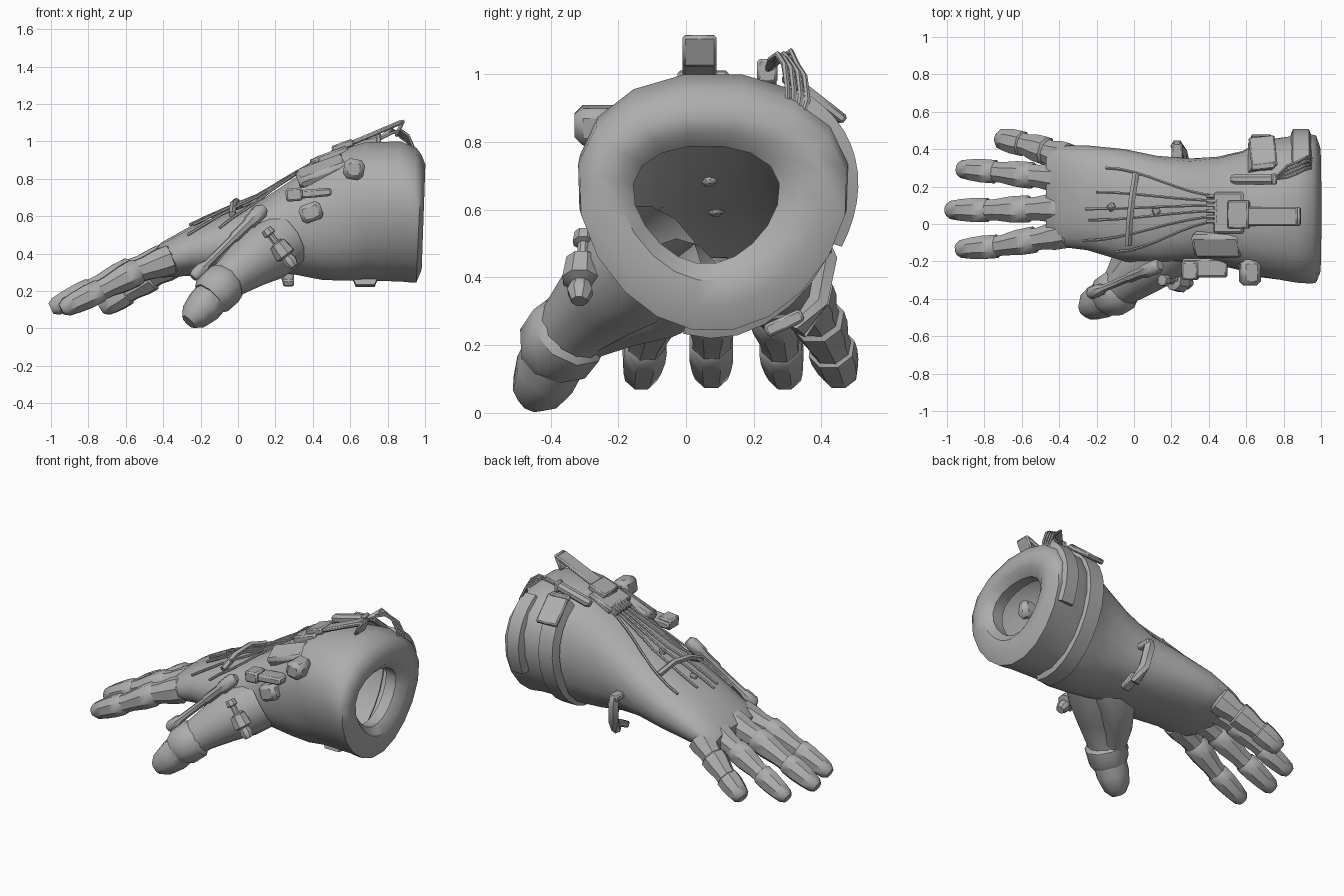
import bpy, bmesh, math
from mathutils import Vector, Matrix
from mathutils.bvhtree import BVHTree

if "Cube" in bpy.data.objects:
    bpy.data.objects.remove(bpy.data.objects["Cube"])

grey = bpy.data.materials.new("warm grey")
grey.diffuse_color = (0.42, 0.42, 0.42, 1)
grey.use_nodes = True
grey.node_tree.nodes["Principled BSDF"].inputs["Base Color"].default_value = grey.diffuse_color


def make(name, bm):
    bmesh.ops.recalc_face_normals(bm, faces=bm.faces)
    me = bpy.data.meshes.new(name)
    bm.to_mesh(me)
    me.materials.append(grey)
    ob = bpy.data.objects.new(name, me)
    bpy.context.collection.objects.link(ob)
    return ob


def loft(bm, rings, start=True, end=True):
    rows = [[bm.verts.new(p) for p in r] for r in rings]
    n = len(rows[0])
    for a, b in zip(rows, rows[1:]):
        for i in range(n):
            bm.faces.new((a[i], a[(i + 1) % n], b[(i + 1) % n], b[i]))
    if start:
        bm.faces.new(rows[0])
    if end:
        bm.faces.new(rows[-1])


def tube(name, pts, radii, n=8, start=True, end=True):
    """Rings swept along a path; radii is one number or one per point."""
    pts = [Vector(p) for p in pts]
    if not isinstance(radii, (list, tuple)):
        radii = [radii] * len(pts)
    rings = []
    for i, p in enumerate(pts):
        t = (pts[min(i + 1, len(pts) - 1)] - pts[max(i - 1, 0)]).normalized()
        ref = Vector((0, 0, 1)) if abs(t.z) < 0.9 else Vector((1, 0, 0))
        u = t.cross(ref).normalized()
        v = u.cross(t)
        rings.append([p + radii[i] * (u * math.cos(a) + v * math.sin(a))
                      for a in (math.tau * (k + 0.5) / n for k in range(n))])
    bm = bmesh.new()
    loft(bm, rings, start, end)
    return make(name, bm)


def box(name, centre, size, rot=(0, 0, 0), bevel=0.008):
    bm = bmesh.new()
    bmesh.ops.create_cube(bm, size=1)
    bmesh.ops.scale(bm, vec=size, verts=bm.verts)
    bmesh.ops.bevel(bm, geom=bm.edges[:], offset=bevel, segments=1, affect='EDGES')
    for axis, deg in zip("XYZ", rot):
        bmesh.ops.rotate(bm, verts=bm.verts, matrix=Matrix.Rotation(math.radians(deg), 3, axis))
    bmesh.ops.translate(bm, vec=centre, verts=bm.verts)
    return make(name, bm)


def section(x, yc, hy, zc, hz, k=0.0, lean=0.0, n=18):
    """Rounded cross-section; k widens the top, lean tilts it along x."""
    ring = []
    p = 0.85 if x < .6 else 0.96
    for i in range(n):
        a = math.tau * i / n
        c, s = math.cos(a), math.sin(a)
        c = math.copysign(abs(c) ** p, c)
        s = math.copysign(abs(s) ** p, s)
        ring.append(Vector((x + lean * s, yc + hy * c * (1 + k * s), zc + hz * s)))
    return ring


# Palm, wrist and flared cuff as one open shell whose rim rolls inward
bm = bmesh.new()
loft(bm, [section(*s) for s in (
    (-0.47, .15, .21, .35, .05),
    (-0.41, .15, .27, .365, .095),
    (-0.25, .14, .28, .415, .135),
    (-0.05, .10, .30, .455, .165),
    (0.12, .075, .29, .49, .195),
    (0.30, .07, .28, .545, .26),
    (0.45, .07, .29, .58, .325, .06),
    (0.58, .07, .32, .61, .36, .08),
    (0.68, .08, .365, .625, .375, .14),
    (0.87, .08, .39, .625, .38, .2),
    (0.94, .08, .395, .605, .365, .2, .015),
    (0.968, .08, .39, .585, .345, .2, .015),
    (0.992, .075, .33, .595, .285, .22, .01),
    (0.985, .07, .26, .61, .22, .25),
    (0.945, .06, .21, .615, .175, .25),
    (0.87, .06, .215, .615, .18, .25))], end=False)
body = make("glove_body", bm)
surf = BVHTree.FromObject(body, bpy.context.evaluated_depsgraph_get())


def top(x, y, lift=0.012):
    """Point on the upper surface of the glove."""
    hit = surf.ray_cast(Vector((x, y, 3)), Vector((0, 0, -1)))[0]
    return Vector((x, y, (hit.z if hit else 0.5) + lift))


# Fingers: three overlapping flared shells each, with blunt tips
def finger(name, joints, r):
    joints = [Vector(j) for j in joints]
    for i, (a, b) in enumerate(zip(joints, joints[1:])):
        s = r * (1 - 0.09 * i)
        last = i == len(joints) - 2
        prof = ((-.08, .82), (0, 1.06), (.3, 1.06), (.62, .95), (.88, .8), (1, .5)) if last else \
            ((-.1, .8), (.02, 1.08), (.35, 1.04), (.75, .84), (1.05, .82))
        tube(f"{name}_segment_{i + 1}", [a.lerp(b, t) for t, _ in prof], [s * q for _, q in prof])


finger("index_finger", ((-.36, -.05, .37), (-.54, -.085, .305), (-.74, -.12, .20), (-.945, -.135, .10)), .078)
finger("middle_finger", ((-.36, .09, .385), (-.57, .08, .31), (-.79, .075, .205), (-1.0, .075, .105)), .08)
finger("ring_finger", ((-.36, .24, .375), (-.55, .26, .295), (-.75, .28, .195), (-.94, .295, .10)), .078)
finger("little_finger", ((-.36, .35, .35), (-.47, .39, .275), (-.60, .43, .19), (-.73, .46, .105)), .082)

# Thumb: fleshy root and pad, then a shell collar and tip
tube("thumb_root", ((.24, -.09, .47), (.15, -.16, .41), (.06, -.24, .35), (-.04, -.32, .27), (-.10, -.36, .21)),
     (.165, .165, .14, .11, .10), 12, start=False)
tube("thumb_pad", ((.20, .0, .41), (.08, -.07, .335), (-.02, -.19, .29), (-.09, -.31, .23)),
     (.12, .12, .10, .08), 10, start=False)
tube("thumb_collar", ((-.05, -.33, .255), (-.07, -.345, .24), (-.13, -.385, .185), (-.155, -.40, .16)),
     (.10, .125, .122, .10), 9)
tube("thumb_tip", ((-.11, -.37, .20), (-.18, -.41, .12), (-.235, -.44, .065), (-.265, -.455, .035)),
     (.10, .10, .08, .045), 9)

# Raised straps round the little-finger side of the cuff
for name, x0, x1, w, h, grow, a0, a1 in (("outer_strap", .83, .955, .39, .36, 1.09, -20, 58),
                                         ("inner_strap", .61, .75, .365, .375, 1.08, -105, 60)):
    bm = bmesh.new()
    rings = []
    for k in range(13):
        a = math.radians(a0 + (a1 - a0) * k / 12)
        c, s = math.cos(a), math.sin(a)
        rings.append([Vector((x, .08 + w * g * c * (1 + .14 * s), .625 + h * g * s))
                      for x, g in ((x0, .95), (x0 + .02, grow), (x1 - .02, grow), (x1, .95))])
    loft(bm, rings)
    make(name, bm)

# Boxes and plates on the thumb side of the cuff
box("side_box", (.62, -.26, .85), (.11, .14, .11), (0, 10, 0), .025)
box("lower_side_box", (.39, -.22, .62), (.12, .10, .10), (0, -20, 0), .02)
box("side_clip", (.38, -.235, .72), (.24, .10, .045), (0, -5, 0), .01)
box("side_clip_head", (.30, -.25, .715), (.09, .10, .07), (0, -5, 0), .01)
box("upper_side_plate", (.45, -.11, .84), (.28, .14, .07), (28, -20, 0), .02)

# Control unit and raised antenna on top of the wrist
box("unit_base", (.51, .06, .925), (.17, .22, .05), (0, -20, 0), .01)
box("unit_frame", (.56, .05, .975), (.12, .15, .04), (0, -20, 0))
box("antenna_plate", (.69, .04, 1.025), (.41, .10, .025), (0, -23, 0))
box("antenna_tip", (.865, .04, 1.07), (.02, .10, .10), (0, 25, 0))
tube("top_cylinder", ((.52, .24, .955), (.54, .24, .96), (.74, .24, 1.01), (.76, .24, 1.015)), (.02, .03, .03, .02))
box("top_cylinder_cap", (.75, .24, 1.01), (.03, .06, .07))
box("shoulder_flap", (.69, .385, .925), (.14, .20, .03), (-38, 0, 6))
box("shoulder_flap_lip", (.69, .31, .985), (.13, .04, .03), (0, 0, 6))

# Looping cables at the back of the cuff
for k in range(4):
    y = .25 + .02 * k
    tube(f"loop_cable_{k + 1}", ((.75, .24, 1.01), (.82, y, 1.045 + .008 * k), (.87, y + .02, 1.06 - .012 * k),
                                 (.91, y + .04, 1.03 - .012 * k), (.94, y + .05, .96 - .012 * k),
                                 (.95, .30 + .015 * k, .88)), .009, 6)

# Thin cables fanning over the back of the hand
ends = ((-.15, .30, .15), (-.20, .17, .125), (-.26, .08, .10), (-.24, .02, .07), (-.27, -.09, .04), (-.10, -.15, .015))
for k, (x, y, y0) in enumerate(ends):
    pts = []
    for i in range(9):
        t = i / 8
        s = t * t * (3 - 2 * t)
        pts.append(top(.46 + (x - .46) * t, y0 + (y - y0) * s, .01 + .025 * math.sin(math.pi * t)))
    tube(f"hand_cable_{k + 1}", pts, .008, 6)
    box(f"cable_plug_{k + 1}", top(.42, y0, .02), (.07, .02, .03), (0, -25, 0), .004)

# Crossbar holding the cables, with studs
bar = [top(-.03, -.11, .02), top(-.025, 0, .04), top(-.01, .14, .045), top(.01, .27, .025)]
tube("crossbar", bar, .02, 6)
for k, (x, y) in enumerate(((-.12, .09), (.12, .07))):
    box(f"stud_{k + 1}", top(x, y, .005), (.04, .04, .03), (0, -20, 30))

# Piston along the thumb
a, b = Vector((-.24, -.375, .27)), Vector((.14, -.22, .645))
prof = ((0, .022), (.04, .036), (.16, .034), (.2, .022), (.55, .022), (.58, .03), (.76, .03), (.8, .04), (.95, .042), (1, .025))
tube("thumb_piston", [a.lerp(b, t) for t, _ in prof], [r for _, r in prof])

# Small actuator below the piston
a, b = Vector((.15, -.30, .53)), Vector((.30, -.315, .33))
prof = ((0, .03), (.14, .034), (.16, .018), (.36, .018), (.4, .05), (.7, .058), (.74, .03), (.86, .04), (1, .025))
tube("actuator", [a.lerp(b, t) for t, _ in prof], [r for _, r in prof])
box("actuator_mount", (.22, -.25, .43), (.07, .12, .08), (0, 50, 0))

# Clasp on the little-finger side of the wrist
tube("clasp_bar", ((.23, .405, .50), (.23, .415, .46), (.25, .39, .33), (.27, .33, .24)), (.025, .036, .034, .03), 6)
box("clasp_upper_arm", (.23, .37, .485), (.06, .12, .04))
box("clasp_lower_arm", (.27, .29, .265), (.06, .12, .04), (25, 0, 0))

# Smooth shading with sharp creases kept
bpy.ops.object.select_all(action='SELECT')
bpy.context.view_layer.objects.active = body
bpy.ops.object.shade_smooth_by_angle(angle=math.radians(40))
